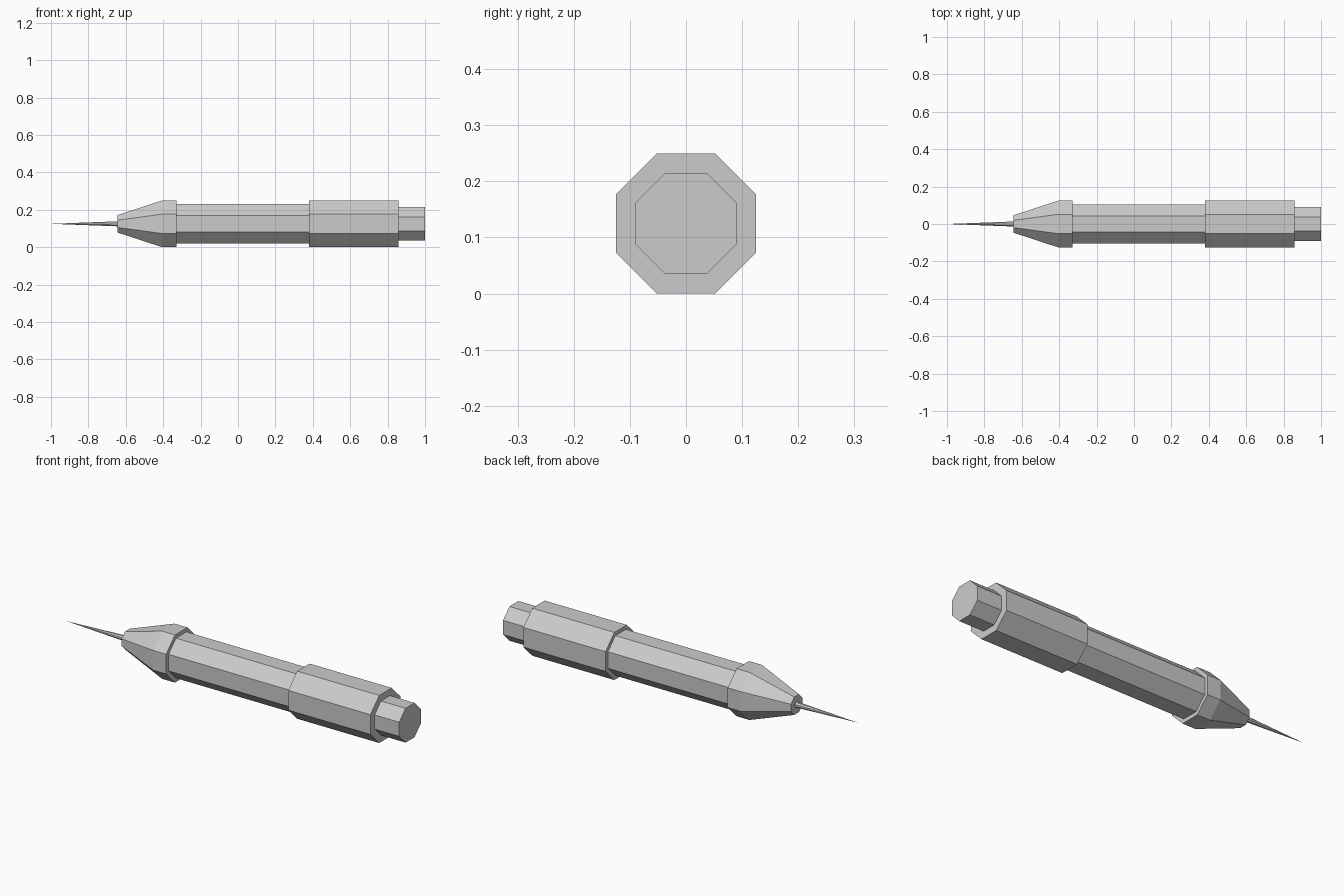
import bpy, bmesh
from math import pi, cos, sin

if "Cube" in bpy.data.objects:
    bpy.data.objects.remove(bpy.data.objects["Cube"])

CENTRE_Z = 0.125
SIDES = 8


def turned(name, profile):
    """Octagonal solid along x from (x, flat-to-centre distance) stations."""
    bm = bmesh.new()
    rings = []
    for x, apothem in profile:
        if apothem == 0:
            rings.append([bm.verts.new((x, 0, CENTRE_Z))])
            continue
        r = apothem / cos(pi / SIDES)
        angles = [(i + 0.5) * 2 * pi / SIDES for i in range(SIDES)]
        rings.append([bm.verts.new((x, r * cos(a), CENTRE_Z + r * sin(a)))
                      for a in angles])
    for a, b in zip(rings, rings[1:]):
        for i in range(SIDES):
            j = (i + 1) % SIDES
            if len(a) == 1:
                bm.faces.new((a[0], b[j], b[i]))
            else:
                bm.faces.new((a[i], a[j], b[j], b[i]))
    for ring in (rings[0], rings[-1]):
        if len(ring) > 1:
            bm.faces.new(ring)
    bmesh.ops.recalc_face_normals(bm, faces=bm.faces)
    mesh = bpy.data.meshes.new(name)
    bm.to_mesh(mesh)
    bm.free()
    obj = bpy.data.objects.new(name, mesh)
    bpy.context.collection.objects.link(obj)
    return obj


# Needle point
turned("needle", [(-1.0, 0), (-0.63, 0.014)])
# Tapered nose with collar
turned("nose", [(-0.643, 0.047), (-0.405, 0.125), (-0.33, 0.125)])
# Slim middle barrel
turned("barrel", [(-0.34, 0.105), (0.39, 0.105)])
# Thicker rear sleeve
turned("rear_sleeve", [(0.38, 0.125), (0.857, 0.125)])
# Push button at the end
turned("end_button", [(0.847, 0.09), (1.0, 0.09)])
